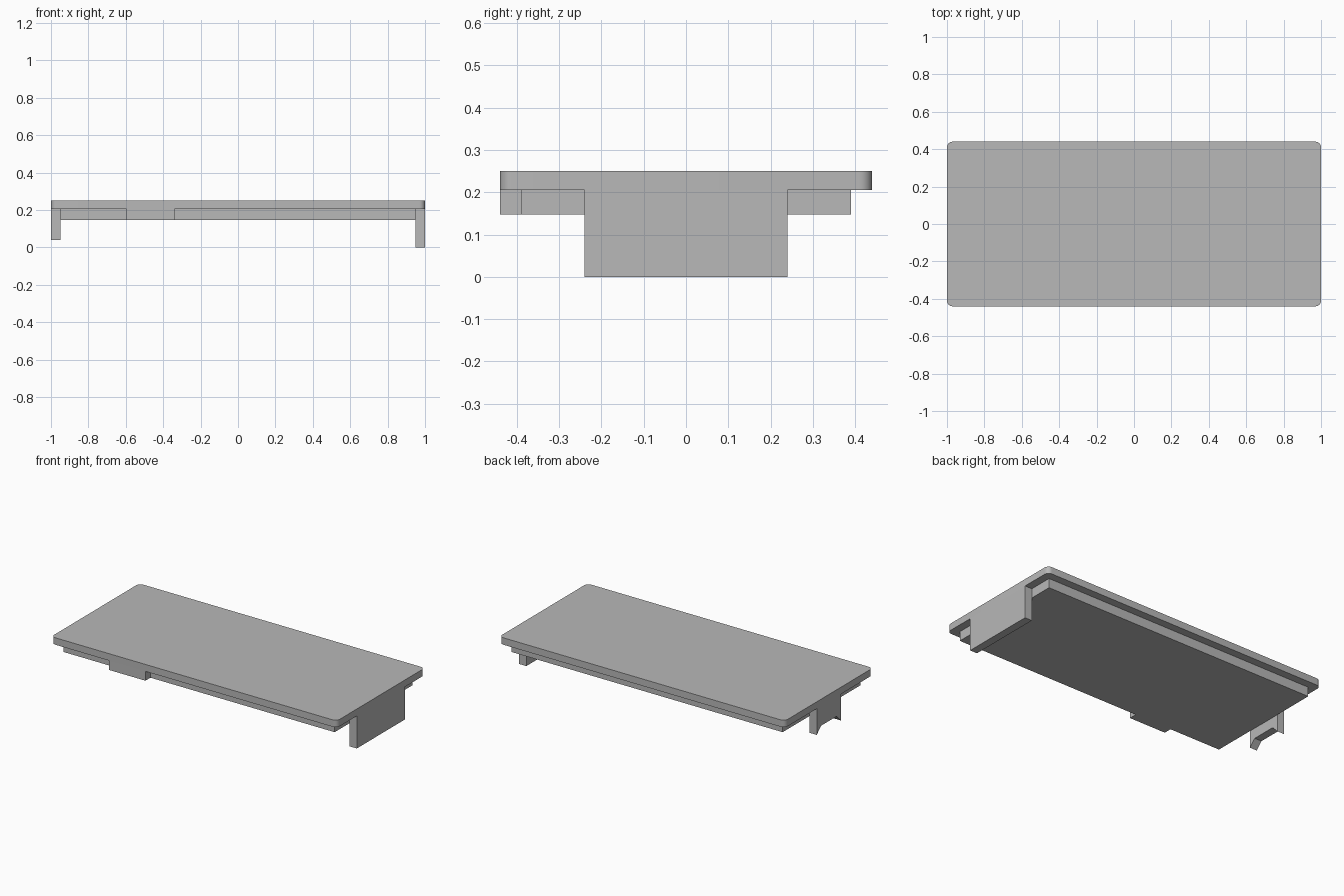
import bpy, bmesh, math
from mathutils import Vector

cube = bpy.data.objects.get("Cube")
if cube:
    bpy.data.objects.remove(cube)

grey = bpy.data.materials.new("plain_grey")
grey.use_nodes = True
colour = (0.48, 0.48, 0.48, 1)
grey.diffuse_color = colour
grey.node_tree.nodes["Principled BSDF"].inputs["Base Color"].default_value = colour


def prism(name, outline, depth):
    """Extrude a closed outline along the depth vector."""
    bm = bmesh.new()
    base = bm.faces.new([bm.verts.new(p) for p in outline])
    top = bmesh.ops.extrude_face_region(bm, geom=[base])["geom"]
    bmesh.ops.translate(bm, vec=Vector(depth),
                        verts=[v for v in top if isinstance(v, bmesh.types.BMVert)])
    bmesh.ops.recalc_face_normals(bm, faces=bm.faces)
    mesh = bpy.data.meshes.new(name)
    bm.to_mesh(mesh)
    bm.free()
    mesh.materials.append(grey)
    obj = bpy.data.objects.new(name, mesh)
    bpy.context.collection.objects.link(obj)
    return obj


def box(name, x, y, z):
    corners = [(x[0], y[0], z[0]), (x[1], y[0], z[0]), (x[1], y[1], z[0]), (x[0], y[1], z[0])]
    return prism(name, corners, (0, 0, z[1] - z[0]))


# Main dimensions
half_x, half_y, wall = 1.0, 0.44, 0.05
slab_bottom, plate_bottom, plate_top = 0.147, 0.206, 0.25

# Top plate with rounded vertical corners
radius, steps = 0.03, 8
outline = []
for quarter, (sx, sy) in enumerate([(1, 1), (-1, 1), (-1, -1), (1, -1)]):
    for i in range(steps + 1):
        a = (quarter + i / steps) * math.pi / 2
        outline.append((sx * (half_x - radius) + radius * math.cos(a),
                        sy * (half_y - radius) + radius * math.sin(a), plate_bottom))
plate = prism("top_plate", outline, (0, 0, plate_top - plate_bottom))
bpy.context.view_layer.objects.active = plate
plate.select_set(True)
bpy.ops.object.shade_smooth_by_angle(angle=math.radians(30))

# Inset slab below the plate and the tab on its front edge
inner_x, inner_y = half_x - wall, half_y - wall
box("lower_slab", (-inner_x, inner_x), (-inner_y, inner_y), (slab_bottom, plate_bottom))
box("front_tab", (-0.595, -0.34), (-half_y, -inner_y), (slab_bottom, plate_bottom))

# Wide flap at one end
box("wide_end_flap", (inner_x, half_x), (-0.24, 0.24), (0, plate_bottom))

# Narrow clip at the other end, with two pointed feet
clip_y, foot, clip_bottom = 0.12, 0.042, 0.04
profile = [(-clip_y, plate_bottom), (-clip_y, clip_bottom), (foot - clip_y, clip_bottom + foot),
           (clip_y - foot, clip_bottom + foot), (clip_y, clip_bottom), (clip_y, plate_bottom)]
prism("narrow_end_clip", [(-half_x, y, z) for y, z in profile], (wall, 0, 0))
